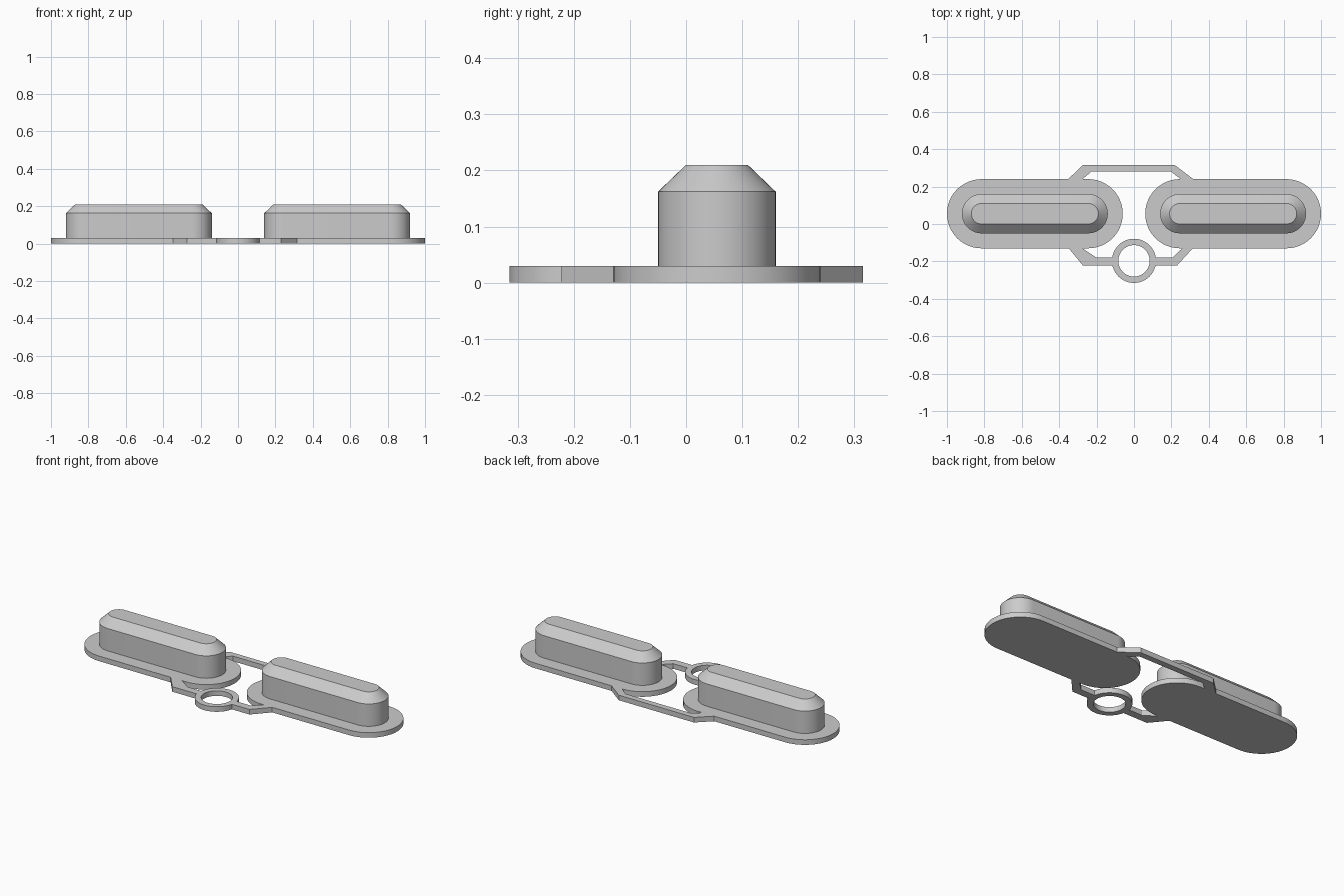
import bpy, bmesh, math

cube = bpy.data.objects.get("Cube")
if cube:
    bpy.data.objects.remove(cube, do_unlink=True)

grey = bpy.data.materials.new("plain grey")
grey.use_nodes = True
colour = (0.6, 0.6, 0.6, 1)
grey.diffuse_color = colour
grey.node_tree.nodes["Principled BSDF"].inputs["Base Color"].default_value = colour

PAD_X, PAD_Y, HALF_RUN = 0.53, 0.055, 0.285
BASE_H = 0.03


def stadium(cx, r, steps=24):
    """Outline of a pill shape, counter-clockwise."""
    pts = []
    for side, start in ((1, -math.pi / 2), (-1, math.pi / 2)):
        for i in range(steps + 1):
            a = start + math.pi * i / steps
            pts.append((cx + side * HALF_RUN + r * math.cos(a), PAD_Y + r * math.sin(a)))
    return pts


def circle(cy, r, steps=48):
    return [(r * math.cos(math.tau * i / steps), cy + r * math.sin(math.tau * i / steps))
            for i in range(steps)]


def loft(name, rings):
    """Join matching outlines, each at its own height, into a capped solid."""
    bm = bmesh.new()
    loops = [[bm.verts.new((x, y, z)) for x, y in pts] for pts, z in rings]
    bm.faces.new(loops[0])
    bm.faces.new(loops[-1])
    for lower, upper in zip(loops, loops[1:]):
        for i in range(len(lower)):
            j = (i + 1) % len(lower)
            bm.faces.new((lower[i], lower[j], upper[j], upper[i]))
    bmesh.ops.recalc_face_normals(bm, faces=bm.faces)
    mesh = bpy.data.meshes.new(name)
    bm.to_mesh(mesh)
    bm.free()
    mesh.materials.append(grey)
    ob = bpy.data.objects.new(name, mesh)
    bpy.context.collection.objects.link(ob)
    return ob


def plate(name, pts):
    return loft(name, [(pts, 0), (pts, BASE_H)])


def combine(target, tool, operation):
    """Apply a boolean, then drop the tool."""
    mod = target.modifiers.new("combine", 'BOOLEAN')
    mod.object, mod.operation, mod.solver = tool, operation, 'EXACT'
    bpy.context.view_layer.objects.active = target
    bpy.ops.object.modifier_apply(modifier=mod.name)
    bpy.data.objects.remove(tool, do_unlink=True)


def smooth(ob):
    bpy.ops.object.select_all(action='DESELECT')
    ob.select_set(True)
    bpy.context.view_layer.objects.active = ob
    bpy.ops.object.shade_smooth_by_angle(angle=math.radians(30))


# Base: two pill-shaped flanges, linking straps and a ring, all one thickness
base = plate("base_plate", stadium(-PAD_X, 0.185))
combine(base, plate("left_flange", stadium(PAD_X, 0.185)), 'UNION')

back_strap = plate("back_strap", [
    (-0.41, 0.185), (-0.273, 0.315), (0.218, 0.315), (0.39, 0.185),
    (0.32, 0.185), (0.198, 0.28), (-0.228, 0.28), (-0.34, 0.185)])
front_strap = plate("front_strap", [
    (-0.39, -0.08), (-0.273, -0.222), (0.23, -0.222), (0.36, -0.08),
    (0.31, -0.08), (0.208, -0.178), (-0.203, -0.178), (-0.35, -0.08)])
for strap in (back_strap, front_strap):
    combine(base, strap, 'UNION')

RING_Y = -0.197
combine(base, plate("ring", circle(RING_Y, 0.118)), 'UNION')
hole = circle(RING_Y, 0.084)
combine(base, loft("ring_hole", [(hole, -0.1), (hole, 0.1)]), 'DIFFERENCE')
smooth(base)

# Upright pill-shaped posts with a bevelled top
for side, cx in (("right", -PAD_X), ("left", PAD_X)):
    wall, top = stadium(cx, 0.105), stadium(cx, 0.055)
    smooth(loft(side + "_post", [(wall, BASE_H), (wall, 0.162), (top, 0.21)]))
